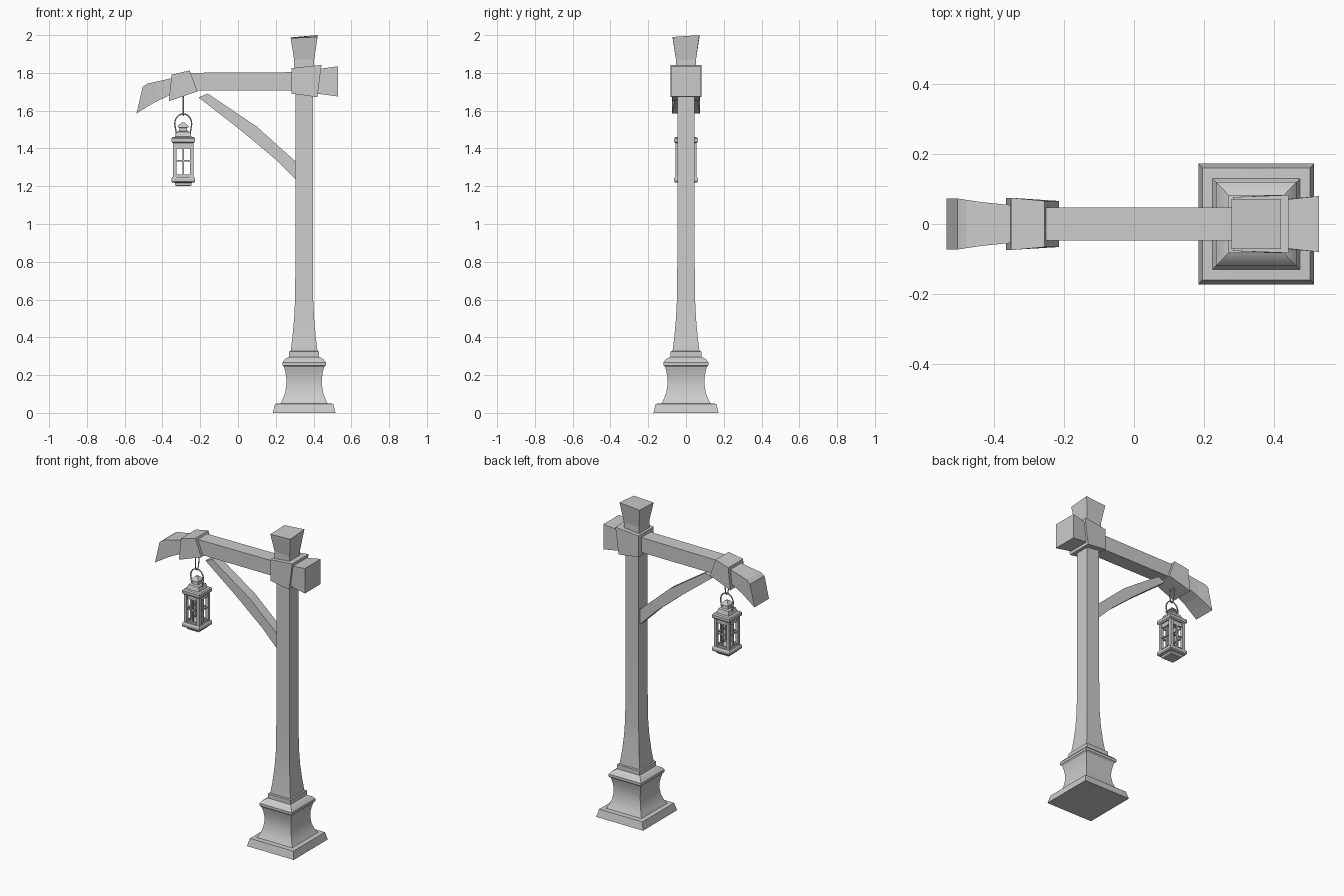
import bpy, math
from mathutils import Vector

if "Cube" in bpy.data.objects:
    bpy.data.objects.remove(bpy.data.objects["Cube"])


def loft(name, rings, smooth=False):
    """Join equal-length rings of points into one closed solid."""
    n = len(rings[0])
    verts = [p for r in rings for p in r]
    faces = [tuple(range(n))[::-1], tuple(range(len(verts) - n, len(verts)))]
    for k in range(len(rings) - 1):
        for i in range(n):
            j = (i + 1) % n
            faces.append((k * n + i, k * n + j, k * n + n + j, k * n + n + i))
    me = bpy.data.meshes.new(name)
    me.from_pydata(verts, [], faces)
    ob = bpy.data.objects.new(name, me)
    bpy.context.collection.objects.link(ob)
    bpy.ops.object.select_all(action='DESELECT')
    ob.select_set(True)
    bpy.context.view_layer.objects.active = ob
    bpy.ops.object.mode_set(mode='EDIT')
    bpy.ops.mesh.select_all(action='SELECT')
    bpy.ops.mesh.normals_make_consistent(inside=False)
    bpy.ops.object.mode_set(mode='OBJECT')
    if smooth:
        bpy.ops.object.shade_smooth_by_angle(angle=math.radians(25))
    return ob


def stack(name, cx, profile, smooth=False):
    """Square moulding from (half width, height) pairs."""
    return loft(name, [[(cx - h, -h, z), (cx + h, -h, z), (cx + h, h, z), (cx - h, h, z)]
                       for h, z in profile], smooth)


def timber(name, sections):
    """Beam along x from (top x, top z, bottom x, bottom z, half depth) sections."""
    return loft(name, [[(xt, -h, zt), (xt, h, zt), (xb, h, zb), (xb, -h, zb)]
                       for xt, zt, xb, zb, h in sections])


def box(name, c, s):
    x, y, z = c
    a, b, d = s[0] / 2, s[1] / 2, s[2] / 2
    return loft(name, [[(x - a, y - b, z + k), (x + a, y - b, z + k),
                        (x + a, y + b, z + k), (x - a, y + b, z + k)] for k in (-d, d)])


def wire(name, pts, radius, cyclic):
    cu = bpy.data.curves.new(name, 'CURVE')
    cu.dimensions = '3D'
    cu.bevel_depth = radius
    cu.bevel_resolution = 1
    cu.use_fill_caps = True
    sp = cu.splines.new('POLY')
    sp.points.add(len(pts) - 1)
    for p, q in zip(sp.points, pts):
        p.co = (*q, 1)
    sp.use_cyclic_u = cyclic
    ob = bpy.data.objects.new(name, cu)
    bpy.context.collection.objects.link(ob)


PX, LX = 0.35, -0.29   # post and lantern axes

# Moulded base
base = stack("base", PX, [(0.166, 0), (0.154, 0.048), (0.125, 0.05), (0.112, 0.075),
             (0.100, 0.11), (0.094, 0.15), (0.094, 0.18), (0.099, 0.215), (0.106, 0.243),
             (0.115, 0.252), (0.115, 0.268), (0.103, 0.283), (0.087, 0.293),
             (0.080, 0.297), (0.080, 0.325), (0.070, 0.327)], True)
base.scale.y = 1.04

# Flared post
stack("post", PX, [(0.072, 0.32), (0.062, 0.40), (0.053, 0.50), (0.048, 0.60),
                   (0.046, 0.80), (0.046, 1.84)], True)

# Post cap with uneven top
cap = stack("post_cap", PX, [(0.053, 1.80), (0.053, 1.87), (0.071, 1.99)])
for i, z in zip(range(8, 12), (1.984, 1.99, 2.0, 1.988)):
    cap.data.vertices[i].co.z = z

# Cross beam, joint collar and flared butt end
timber("beam", [(-0.30, 1.80, -0.30, 1.708, 0.047), (0.35, 1.804, 0.35, 1.708, 0.047)])
timber("joint_collar", [(0.283, 1.825, 0.283, 1.69, 0.077), (0.442, 1.842, 0.42, 1.672, 0.083)])
timber("beam_butt", [(0.40, 1.80, 0.40, 1.70, 0.066), (0.435, 1.822, 0.42, 1.69, 0.07),
                     (0.53, 1.835, 0.53, 1.675, 0.08)])

# Hanging collar and drooping tip
timber("tip_collar", [(-0.352, 1.79, -0.366, 1.65, 0.075), (-0.256, 1.813, -0.215, 1.702, 0.066)])
timber("beam_tip", [(-0.30, 1.785, -0.30, 1.70, 0.05), (-0.36, 1.77, -0.365, 1.68, 0.055),
                    (-0.43, 1.754, -0.44, 1.645, 0.062), (-0.48, 1.743, -0.49, 1.615, 0.069),
                    (-0.505, 1.725, -0.537, 1.585, 0.073)])

# Diagonal brace
timber("brace", [(-0.16, 1.69, -0.209, 1.67, 0.032), (0.098, 1.517, 0.01, 1.50, 0.032),
                 (0.22, 1.407, 0.19, 1.35, 0.032), (0.32, 1.318, 0.32, 1.22, 0.032)])

# Lantern foot, roof and finial
stack("lantern_foot", LX, [(0.036, 1.20), (0.043, 1.205), (0.043, 1.218), (0.058, 1.22),
                           (0.063, 1.226), (0.063, 1.241), (0.057, 1.25)])
stack("lantern_roof", LX, [(0.055, 1.428), (0.063, 1.435), (0.063, 1.452), (0.057, 1.459),
                           (0.044, 1.462), (0.036, 1.488), (0.022, 1.492), (0.020, 1.508),
                           (0.028, 1.512), (0.026, 1.521), (0.008, 1.538)])

# Lantern corner posts
for sx in (-1, 1):
    for sy in (-1, 1):
        box("lantern_post", (LX + sx * 0.045, sy * 0.045, 1.34), (0.019, 0.019, 0.19))

# Window bars on all four sides
for k in range(4):
    a = k * math.pi / 2
    n, t = Vector((math.cos(a), math.sin(a), 0)), Vector((-math.sin(a), math.cos(a), 0))
    for nm, z, w, h in (("upright", 1.34, 0.008, 0.18), ("crossbar", 1.335, 0.08, 0.008),
                        ("top_rail", 1.416, 0.08, 0.03), ("bottom_rail", 1.254, 0.08, 0.014)):
        s = [abs(n[i]) * 0.01 + abs(t[i]) * w for i in (0, 1)]
        box("window_" + nm, (LX + n.x * 0.043, n.y * 0.043, z), (s[0], s[1], h))

# Carrying handle and hanging link
arc = [math.pi * i / 12 for i in range(13)]
wire("handle", [(LX + 0.036, 0, 1.475)] +
     [(LX + 0.045 * math.cos(t), 0, 1.53 + 0.053 * math.sin(t)) for t in arc] +
     [(LX - 0.036, 0, 1.475)], 0.004, False)
wire("hanging_link", [(LX, 0.018 * math.cos(t), 1.635 + 0.06 * math.sin(t))
                      for t in [math.tau * i / 20 for i in range(20)]], 0.0035, True)
